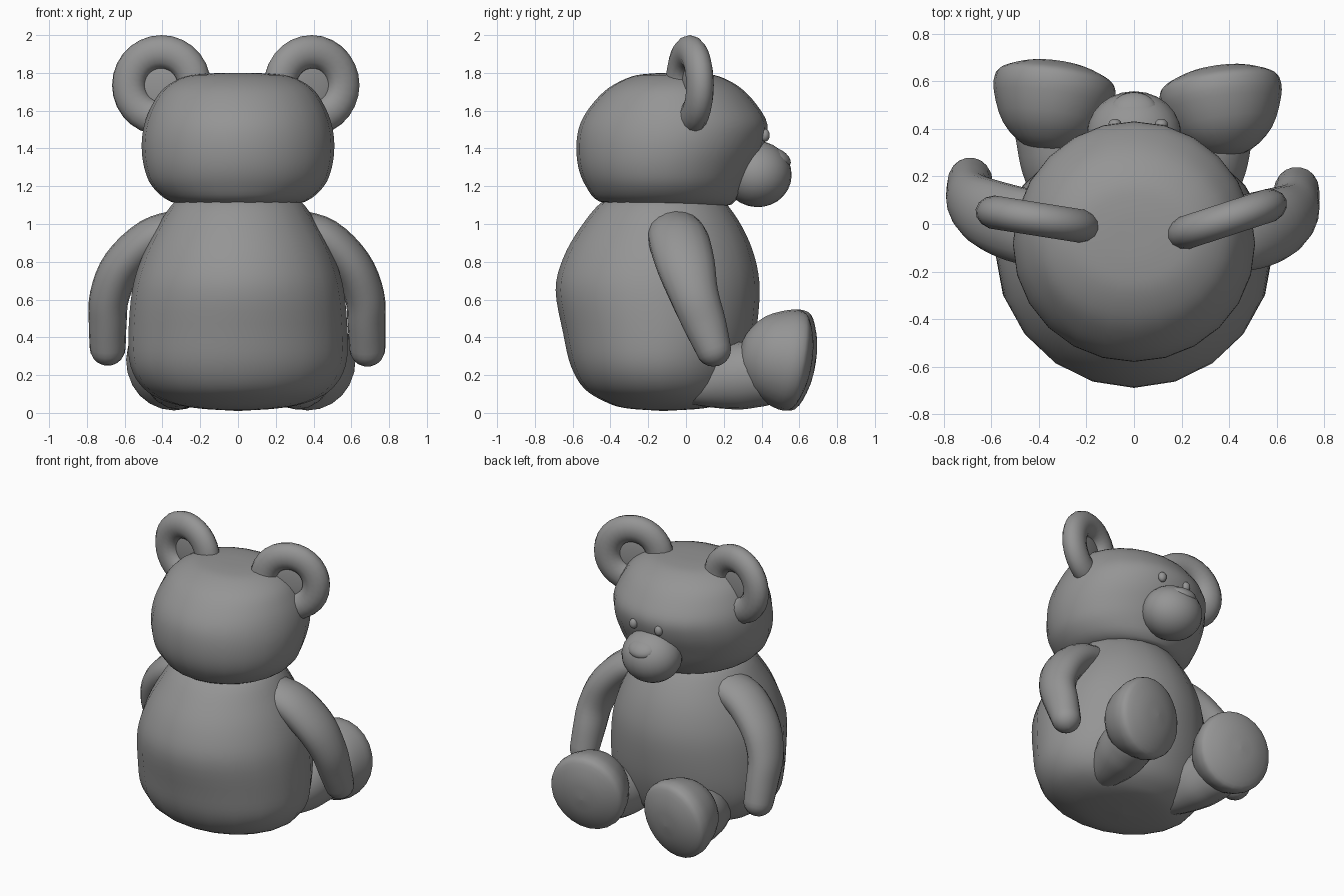
import bpy, bmesh, math
from mathutils import Vector, Matrix

cube = bpy.data.objects.get("Cube")
if cube:
    bpy.data.objects.remove(cube, do_unlink=True)

grey = bpy.data.materials.new("plush grey")
grey.use_nodes = True
colour = (0.3, 0.3, 0.3, 1)
grey.diffuse_color = colour
grey.node_tree.nodes["Principled BSDF"].inputs["Base Color"].default_value = colour


def finish(name, bm):
    bmesh.ops.recalc_face_normals(bm, faces=bm.faces)
    for f in bm.faces:
        f.smooth = True
    mesh = bpy.data.meshes.new(name)
    bm.to_mesh(mesh)
    bm.free()
    mesh.materials.append(grey)
    ob = bpy.data.objects.new(name, mesh)
    bpy.context.scene.collection.objects.link(ob)
    return ob


def spline(rows, steps=4):
    """Smooth curve through rows of any width."""
    rows = [Vector(r) for r in rows]
    ext = [2 * rows[0] - rows[1]] + rows + [2 * rows[-1] - rows[-2]]
    out = []
    for a, b, c, d in zip(ext, ext[1:], ext[2:], ext[3:]):
        for i in range(steps):
            t = i / steps
            out.append(0.5 * (2 * b + (c - a) * t + (2 * a - 5 * b + 4 * c - d) * t**2
                              + (3 * b - a - 3 * c + d) * t**3))
    return out + [rows[-1]]


def loft(name, rings, segs):
    """Skin rings given as (centre, u axis, v axis)."""
    bm = bmesh.new()
    loops = []
    for c, u, v in rings:
        angles = [2 * math.pi * i / segs for i in range(segs)]
        loops.append([bm.verts.new(c + u * math.cos(a) + v * math.sin(a)) for a in angles])
    for p, q in zip(loops, loops[1:]):
        for i in range(segs):
            j = (i + 1) % segs
            bm.faces.new((p[i], p[j], q[j], q[i]))
    bm.faces.new(loops[0])
    bm.faces.new(loops[-1])
    return finish(name, bm)


def stack(name, rows, segs=20):
    """Horizontal rings from rows of height, half width, back y, front y."""
    rings = []
    for z, w, back, front in spline(rows):
        w, depth = max(w, 0.002), max((front - back) / 2, 0.002)
        rings.append((Vector((0, (back + front) / 2, z)), Vector((w, 0, 0)), Vector((0, depth, 0))))
    return loft(name, rings, segs)


def limb(name, rows, ref, segs=18):
    """Round-ended tube from rows of x, y, z and two radii."""
    pts = spline(rows)
    rings = []
    for i, p in enumerate(pts):
        t = (pts[min(i + 1, len(pts) - 1)] - pts[max(i - 1, 0)])
        t = Vector(t[:3]).normalized()
        u = Vector(ref).cross(t).normalized()
        v = t.cross(u)
        c = Vector(p[:3])
        base = (c, u * p[3], v * p[4])
        caps = []
        if i in (0, len(pts) - 1):
            way = -t if i == 0 else t
            for k in range(1, 6):
                a = k * math.pi / 10.2
                caps.append((c + way * p[3] * math.sin(a), base[1] * math.cos(a), base[2] * math.cos(a)))
        rings += caps[::-1] + [base] if i == 0 else [base] + caps
    return loft(name, rings, segs)


def ball(name, centre, size, tilt=0):
    bm = bmesh.new()
    bmesh.ops.create_uvsphere(bm, u_segments=24, v_segments=14, radius=1)
    bm.transform(Matrix.Translation(centre) @ Matrix.Rotation(math.radians(tilt), 4, "X")
                 @ Matrix.Diagonal((*size, 1)))
    return finish(name, bm)


# Torso and head
stack("body", [
    (0.01, 0, -0.12, -0.12), (0.025, 0.22, -0.32, 0.1), (0.06, 0.38, -0.43, 0.2),
    (0.13, 0.5, -0.54, 0.28), (0.25, 0.57, -0.61, 0.33), (0.42, 0.58, -0.65, 0.37),
    (0.65, 0.56, -0.69, 0.39), (0.82, 0.51, -0.65, 0.365), (0.98, 0.43, -0.56, 0.3),
    (1.12, 0.33, -0.44, 0.2), (1.16, 0.2, -0.3, 0.1)])
stack("head", [
    (1.09, 0, -0.1, -0.1), (1.095, 0.22, -0.3, 0.19), (1.12, 0.36, -0.46, 0.26),
    (1.2, 0.455, -0.53, 0.31), (1.3, 0.497, -0.57, 0.36), (1.42, 0.51, -0.58, 0.415),
    (1.53, 0.495, -0.56, 0.43), (1.63, 0.455, -0.5, 0.375), (1.72, 0.39, -0.41, 0.29),
    (1.78, 0.28, -0.29, 0.18), (1.797, 0.15, -0.18, 0.07), (1.8, 0, -0.05, -0.05)], 24)

# Face
ball("snout", (0, 0.375, 1.265), (0.2, 0.185, 0.175), -15)
ball("nose", (0, 0.475, 1.35), (0.1, 0.085, 0.05), -25)
for side, x in (("left", 0.115), ("right", -0.08)):
    ball(side + "_eye", (x, 0.418, 1.47), (0.028, 0.025, 0.034))

# Ears: a padded ring around a thin inner disc
for side, x, yaw in (("left", 0.39, 18), ("right", -0.405, -9)):
    bpy.ops.mesh.primitive_torus_add(major_radius=0.175, minor_radius=0.09, major_segments=28, minor_segments=14)
    ring = bpy.context.object
    ring.name = side + "_ear_ring"
    ring.data.materials.append(grey)
    place = Matrix.Translation((x, 0.02, 1.735)) @ Matrix.Rotation(math.radians(yaw), 4, "Z")
    ring.data.transform(place @ Matrix.Diagonal((1, 0.8, 1, 1)) @ Matrix.Rotation(math.pi / 2, 4, "X"))
    ring.data.shade_smooth()
    disc = ball(side + "_ear_inner", (0, 0, 0), (0.13, 0.02, 0.13))
    disc.data.transform(place)

# Arms: the right hand reaches slightly further forward
limb("left_arm", [
    (0.3, -0.06, 0.98, 0.1, 0.14), (0.46, -0.04, 0.92, 0.11, 0.16), (0.6, 0, 0.78, 0.11, 0.155),
    (0.67, 0.045, 0.62, 0.105, 0.13), (0.68, 0.1, 0.47, 0.1, 0.115),
    (0.685, 0.145, 0.34, 0.095, 0.095)], (0, 1, 0))
limb("right_arm", [
    (-0.3, -0.03, 0.98, 0.1, 0.15), (-0.46, -0.01, 0.92, 0.11, 0.16), (-0.61, 0.04, 0.78, 0.11, 0.15),
    (-0.68, 0.09, 0.62, 0.105, 0.13), (-0.69, 0.14, 0.47, 0.1, 0.115),
    (-0.69, 0.18, 0.345, 0.095, 0.1)], (0, 1, 0))

# Legs with broad, slightly domed feet
for side, s, x, y in (("left", 1, 0.365, 0.55), ("right", -1, -0.335, 0.57)):
    limb(side + "_leg", [
        (s * 0.24, -0.03, 0.12, 0.07, 0.08), (s * 0.28, 0.1, 0.155, 0.13, 0.13),
        (s * 0.31, 0.25, 0.19, 0.175, 0.165), (s * 0.34, 0.4, 0.21, 0.175, 0.165)], (1, 0, 0))
    turn = Matrix.Rotation(math.radians(s * 8), 3, "Z") @ Matrix.Rotation(math.radians(-9), 3, "X")
    profile = [(-0.27, 0.002), (-0.25, 0.1), (-0.17, 0.2), (-0.05, 0.255), (0.02, 0.262),
               (0.06, 0.235), (0.1, 0.13), (0.115, 0.002)]
    centre = Vector((x, y, 0.28))
    loft(side + "_foot", [
        (centre + turn @ Vector((0, d, 0)), turn @ Vector((max(r, 0.002) * 0.98, 0, 0)), turn @ Vector((0, 0, max(r, 0.002) * 1.02)))
        for d, r in spline(profile, 3)], 24)
